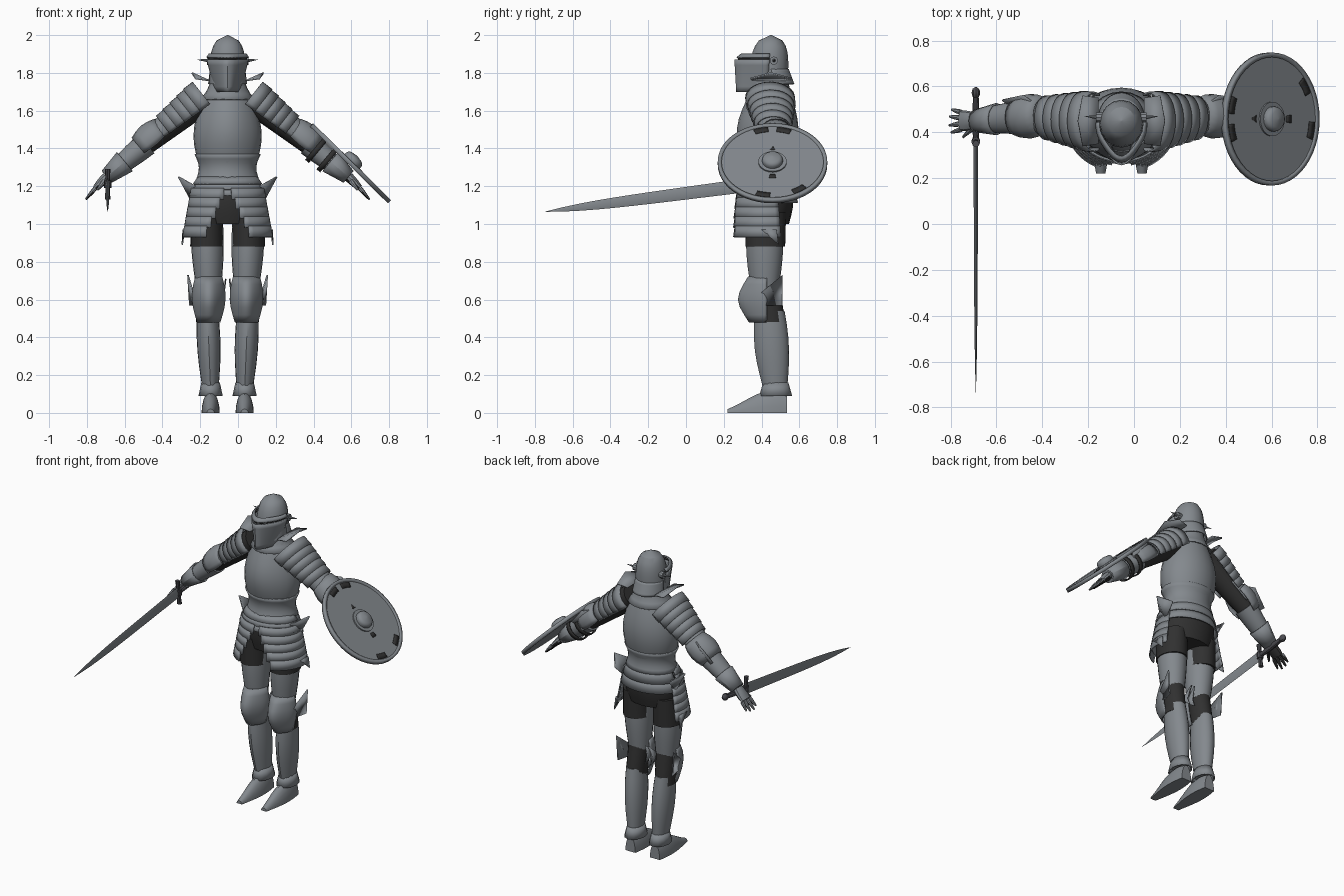
import bpy, bmesh, math
from math import pi, sin, cos, sqrt
from mathutils import Vector

cube = bpy.data.objects.get("Cube")
if cube:
    bpy.data.objects.remove(cube, do_unlink=True)

BODY_X = -0.055  # the body's mirror plane
SHEET = 0.008  # plate thickness
SIDEWAYS, DEPTH = Vector((1, 0, 0)), Vector((0, 1, 0))
FRONT, BACK, OUTER = (-pi - .1, .1), (.1, pi - .1), (pi - 2, pi + 2)


def material(name, color):
    mat = bpy.data.materials.new(name)
    mat.use_nodes = True
    mat.diffuse_color = (*color, 1)
    mat.node_tree.nodes["Principled BSDF"].inputs["Base Color"].default_value = (*color, 1)
    return mat


STEEL = material("steel grey", (.23, .25, .27))
CLOTH = material("dark cloth", (.03, .03, .03))
IRON = material("dark iron", (.07, .07, .08))


# Profile rules along a part, from its start (t = 0) to its end (t = 1)
def straight(t):
    return 1


def swell(amount):
    return lambda t: 1 + amount * sin(pi * t)


def dome(t):
    return sqrt(max(.001, 1 - t ** 4))


def ball(t):
    return sqrt(max(.01, 1 - (2 * t - 1) ** 2))


def finish(name, bm, mat, mirror, thick):
    mesh = bpy.data.meshes.new(name)
    bmesh.ops.recalc_face_normals(bm, faces=bm.faces[:])
    bm.to_mesh(mesh)
    bm.free()
    mesh.materials.append(mat)
    mesh.shade_smooth()
    mesh.set_sharp_from_angle(angle=math.radians(32))
    ob = bpy.data.objects.new(name, mesh)
    bpy.context.collection.objects.link(ob)
    ob.location.x = BODY_X
    if thick:
        solid = ob.modifiers.new("thickness", "SOLIDIFY")
        solid.thickness, solid.offset = thick, 0
    if mirror:
        ob.modifiers.new("mirror", "MIRROR")
    return ob


def tube(name, mat, start, end, size, size_end=None, shape=straight, steps=6, sides=20,
         arc=None, ridge=0, thick=0, lames=0, side=DEPTH, mirror=None, floor=False):
    """Elliptical rings from start to end; lames splits it into overlapping flared bands.
    Parts off the middle on the left are mirrored unless told otherwise."""
    bm = bmesh.new()
    start, end = Vector(start), Vector(end)
    size, size_end = Vector(size), Vector(size_end or size)
    across = side.cross(end - start).normalized()
    low, high = arc or (0, 2 * pi)
    if lames:
        shells = [[(i / lames, .97), ((i + 1.3) / lames, 1.05)] for i in range(lames)]
    else:
        shells = [[(i / steps, 1) for i in range(steps + 1)]]
    for shell in shells:
        rings = []
        for t, flare in shell:
            radius = size.lerp(size_end, t) * shape(t) * flare
            ring = []
            for i in range(sides + 1 if arc else sides):
                a = low + (high - low) * i / sides
                p = start.lerp(end, t) + across * radius.x * cos(a) + side * radius.y * sin(a)
                p.y -= ridge * shape(t) ** 4 * max(0, -sin(a)) ** 5
                if floor:
                    p.z = max(0, p.z)
                ring.append(bm.verts.new(p))
            rings.append(ring)
        for r, s in zip(rings, rings[1:]):
            for i in range(sides):
                j = (i + 1) % len(r)
                bm.faces.new((r[i], r[j], s[j], s[i]))
        if not arc and not thick:
            bm.faces.new(rings[0])
            bm.faces.new(rings[-1])
    return finish(name, bm, mat, start.x > 0 if mirror is None else mirror, thick)


def plate(name, *corners, mirror=True):
    bm = bmesh.new()
    bm.faces.new([bm.verts.new(c) for c in corners])
    bmesh.ops.triangulate(bm, faces=bm.faces[:])
    return finish(name, bm, STEEL, mirror, SHEET)


def mid(y, z):
    return Vector((0, y, z))


# Helmet
tube("helmet_skull", STEEL, mid(.435, 1.74), mid(.45, 2), (.096, .102), shape=dome, steps=9, sides=16)
tube("helmet_nape", STEEL, mid(.44, 1.82), mid(.45, 1.74), (.09, .1), (.1, .12), arc=BACK, thick=SHEET)
tube("helmet_visor", STEEL, mid(.43, 1.87), mid(.42, 1.7), (.108, .12), (.065, .1),
     ridge=.05, arc=FRONT, thick=SHEET)
tube("eye_slit", CLOTH, mid(.43, 1.87), mid(.43, 1.88), (.1, .11), ridge=.04, arc=FRONT, steps=1, thick=SHEET)
tube("visor_brim", STEEL, mid(.435, 1.9), mid(.43, 1.88), (.097, .1), (.11, .12),
     ridge=.04, arc=FRONT, steps=1, thick=SHEET)
tube("visor_pivots", STEEL, (.08, .465, 1.865), (.11, .465, 1.865), (.022, .022), steps=1, sides=10)
tube("pivot_spikes", STEEL, (.1, .465, 1.865), (.16, .47, 1.87), (.01, .01), (.001, .001), steps=1, sides=8)

# Torso
tube("cuirass", STEEL, mid(.44, 1.29), mid(.45, 1.73), (.14, .113), (.1, .09),
     shape=swell(.48), ridge=.005, steps=10, sides=24)
tube("waist_plate", STEEL, mid(.44, 1.37), mid(.44, 1.23), (.172, .137), (.165, .128),
     shape=swell(-.12), ridge=.01, sides=24, thick=SHEET)
tube("gorget", STEEL, mid(.45, 1.66), mid(.455, 1.78), (.14, .125), (.08, .08),
     shape=swell(-.1), steps=4, ridge=.01, thick=SHEET)

# Hips
tube("hip_cloth", CLOTH, mid(.44, 1.26), mid(.435, 1), (.14, .11), (.155, .11), shape=swell(.2))
tube("fauld_bands", STEEL, mid(.435, 1.25), mid(.43, 1.16), (.158, .128), (.19, .15),
     lames=3, arc=FRONT, thick=SHEET)
tube("back_flap", STEEL, mid(.44, 1.25), mid(.44, 1.13), (.155, .125), (.185, .14), lames=2, arc=BACK, thick=SHEET)
for i in range(5):
    grow, top = i / 110, 1.19 - i / 20
    tube(f"tasset_lame_{i + 1}", STEEL, mid(.425, top), mid(.425, top - .06), (.19 + grow, .15 + grow),
         (.2 + grow, .16 + grow), arc=(-pi / 2 + .1 + i / 10, .4), steps=1, sides=12, thick=SHEET, mirror=True)
plate("hip_tabs", (.17, .38, 1.2), (.26, .46, 1.25), (.2, .54, 1.2), (.19, .46, 1.12))
plate("tasset_points", (.23, .4, .97), (.235, .48, .97), (.24, .49, .89))

# Legs
KNEE, CALF, ANKLE = Vector((.1, .42, .6)), Vector((.107, .445, .54)), Vector((.09, .475, .12))
HIP = Vector((.11, .42, 1))
DROP = Vector((0, 0, .12))
tube("thigh_cloth", CLOTH, HIP + DROP / 2, HIP - DROP, (.085, .11), (.088, .105))
tube("thigh_plates", STEEL, HIP, KNEE + DROP / 2, (.086, .095), (.066, .072), shape=swell(.1), ridge=.005)
tube("knee_cloth", CLOTH, KNEE + DROP, CALF - DROP / 2, (.064, .07), (.06, .08))
tube("knee_cops", STEEL, KNEE + DROP, KNEE - DROP, (.068, .075), (.058, .07),
     shape=swell(.35), ridge=.013, arc=FRONT, thick=SHEET)
plate("outer_knee_wings", (.18, .39, .63), (.21, .51, .73), (.19, .47, .63), (.2, .51, .57), (.18, .42, .57))
plate("inner_knee_wings", (.02, .4, .63), (.01, .49, .71), (.02, .46, .63), (.02, .48, .58))
tube("greaves", STEEL, CALF, ANKLE, (.056, .077), (.042, .06), shape=swell(.25), ridge=.004)
tube("ankle_flares", STEEL, ANKLE + DROP / 3, ANKLE - DROP / 4, (.045, .063), (.06, .083),
     steps=1, sides=12, thick=SHEET)
tube("sabatons", STEEL, (.09, .535, 0), (.09, .22, 0), (.1, .036), (.02, .02),
     shape=swell(.65), steps=8, side=SIDEWAYS, floor=True)

# Arms
SHOULDER, ELBOW, WRIST = Vector((.12, .445, 1.67)), Vector((.4, .47, 1.45)), Vector((.64, .45, 1.25))
UPPER, LOWER = ELBOW - SHOULDER, WRIST - ELBOW
tube("arm_cloth", CLOTH, SHOULDER, ELBOW + LOWER / 5, (.08, .09), (.055, .058))
tube("shoulder_lames", STEEL, SHOULDER, SHOULDER + UPPER * .7, (.105, .132), (.078, .092),
     lames=5, arc=OUTER, thick=SHEET)
plate("shoulder_guards", (.1, .35, 1.76), (.17, .34, 1.77), (.19, .45, 1.8), (.17, .56, 1.77), (.1, .55, 1.76))
tube("upper_arm_plates", STEEL, SHOULDER + UPPER * .6, ELBOW, (.07, .076), (.066, .07), arc=OUTER, thick=SHEET)
tube("elbow_cops", STEEL, ELBOW - LOWER / 4, ELBOW + LOWER / 4, (.07, .075), shape=swell(.25),
     steps=4, sides=12, arc=OUTER, thick=SHEET)
plate("elbow_wings", (.37, .52, 1.53), (.43, .56, 1.52), (.52, .54, 1.42), (.46, .5, 1.37))
tube("forearm_plates", STEEL, ELBOW + LOWER / 8, WRIST, (.066, .074), (.036, .042), shape=swell(.08))
tube("gauntlet_cuffs", STEEL, ELBOW + LOWER * .6, WRIST, (.062, .067), (.037, .045),
     steps=2, sides=12, thick=SHEET)

# Hands: plated on the back, dark on the palm
KNUCKLES = WRIST + Vector((.06, 0, -.06))
hands = [tube("palms", STEEL, WRIST, KNUCKLES, (.026, .036), (.016, .044), shape=swell(.1), steps=3, sides=12)]
for i in range(4):
    spread = (i - 1.5) / 40
    tip = KNUCKLES + Vector((.055, spread * 1.3, -.065)) * (1 - abs(i - 1.4) / 6)
    hands.append(tube(f"finger_{i + 1}", STEEL, KNUCKLES + DEPTH * spread, tip + DEPTH * spread / 3,
                      (.012, .012), (.005, .005), shape=swell(.2), steps=3, sides=8))
hands.append(tube("thumbs", STEEL, WRIST + Vector((.01, -.03, -.02)), WRIST + Vector((.05, -.07, -.07)),
                  (.016, .016), (.006, .006), steps=2, sides=8))
for hand in hands:
    hand.data.materials.append(CLOTH)
    for face in hand.data.polygons:
        face.material_index = int(face.normal.z < -.2)

# Sword under the right hand, pointing forward
GUARD, TIP = Vector((-.635, .36, 1.21)), Vector((-.635, -.745, 1.065))
BACKWARD = (GUARD - TIP).normalized()
POMMEL = GUARD + BACKWARD / 5
GUARD_ARM = Vector((0, -.01, .08))
tube("sword_blade", STEEL, GUARD, TIP, (.036, .01), (.026, .006),
     shape=lambda t: 1.02 - t ** 6, steps=12, sides=4, side=SIDEWAYS)
tube("sword_grip", IRON, GUARD, POMMEL, (.015, .013), shape=swell(.2), sides=10, side=SIDEWAYS)
tube("sword_pommel", IRON, POMMEL - BACKWARD / 90, POMMEL + BACKWARD / 25, (.024, .019),
     shape=ball, sides=10, side=SIDEWAYS)
tube("sword_guard", IRON, GUARD - GUARD_ARM, GUARD + GUARD_ARM, (.015, .015), shape=swell(-.25), sides=8)
tube("guard_block", IRON, GUARD - GUARD_ARM / 4, GUARD + GUARD_ARM / 4, (.019, .021), steps=1, sides=8)

# Round shield, tilted outward on the left forearm
CENTRE = Vector((.65, .458, 1.322))
FACING = Vector((.7, 0, .71))


def shield_part(name, mat, bottom, top, radius, radius_top=None, **options):
    radius_top = radius_top or radius
    return tube(name, mat, CENTRE + FACING * bottom, CENTRE + FACING * top, (radius, radius),
                (radius_top, radius_top), mirror=False, **options)


shield_part("shield_disc", STEEL, -.012, .006, .28, steps=1, sides=48)
shield_part("shield_rim", STEEL, -.012, .012, .28, steps=1, sides=48, thick=.02)
shield_part("boss_flange", STEEL, 0, .014, .075, steps=1, sides=24)
shield_part("boss_dome", STEEL, .01, .053, .055, steps=7, shape=dome)
for i, a in enumerate((.6, -.2, 2.9, -2.9)):
    shield_part(f"worn_patch_{i + 1}", CLOTH, .007, .008, .23, .265, arc=(a - .15, a + .15),
                steps=1, sides=6, thick=.003)
shield_part("worn_spot", CLOTH, .007, .008, .09, .12, arc=(-.15, .15), steps=1, sides=4, thick=.003)
for i in (1, 2):
    strap = ELBOW + LOWER * i / 4
    tube(f"shield_strap_{i}", CLOTH, strap, strap + LOWER / 12, (.074, .077), steps=1, thick=SHEET, mirror=False)
